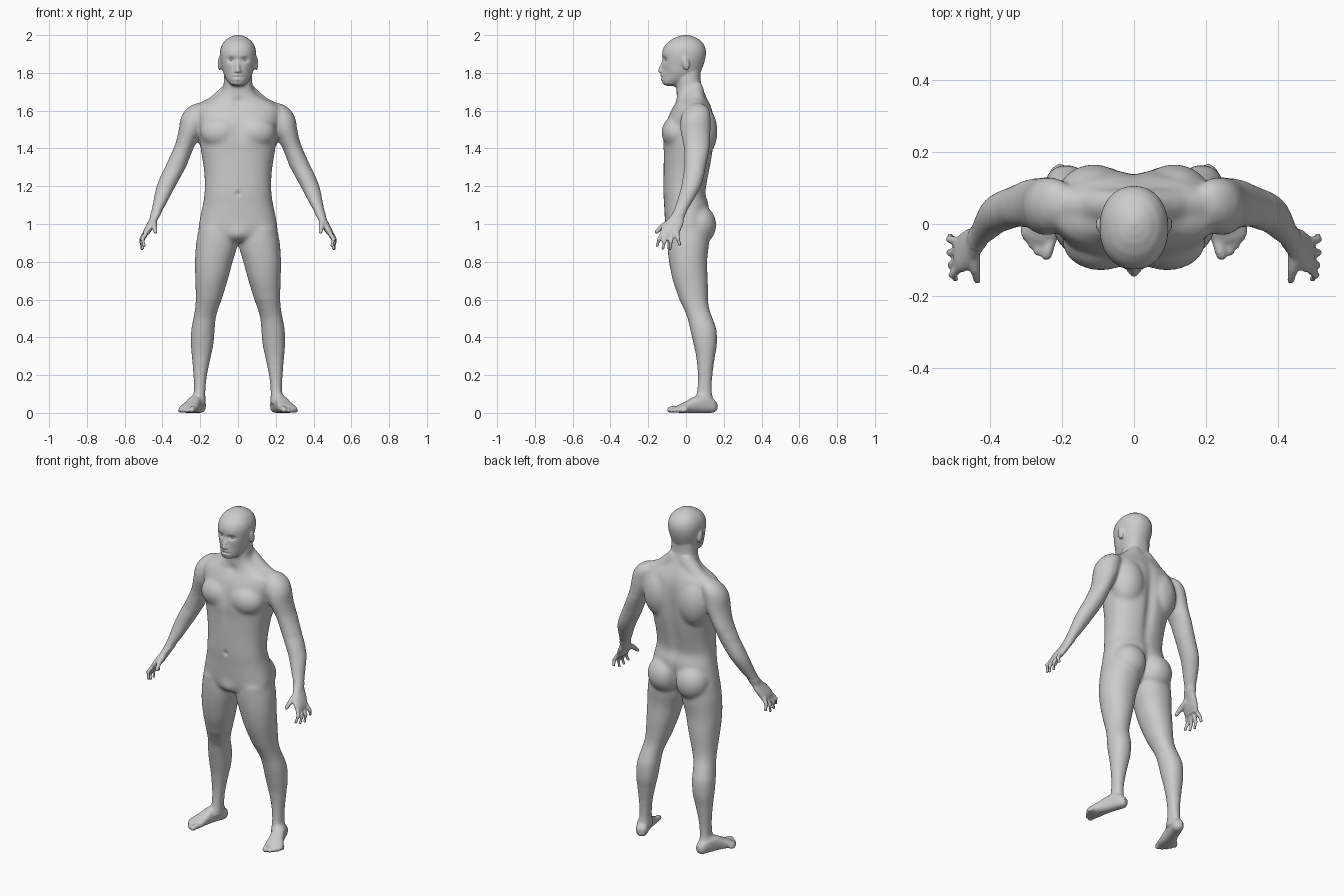
import bpy, bmesh, math
from mathutils import Matrix, Vector

bm = bmesh.new()
SIDES = 32


def skin_rings(rings):
    """Bridge a list of vertex rings and cap both ends."""
    for a, b in zip(rings, rings[1:]):
        n = len(a)
        for i in range(n):
            bm.faces.new((a[i], a[(i + 1) % n], b[(i + 1) % n], b[i]))
    bm.faces.new(rings[0][::-1])
    bm.faces.new(rings[-1])


def loft(sections, power=2.0, frame=Matrix(), steps=4):
    """Smooth loft; each section is (height, x0, x1, y0, y1)."""
    s = [Vector(r) for r in sections]
    dense = []
    for i in range(len(s) - 1):
        p0, p1, p2, p3 = s[max(i - 1, 0)], s[i], s[i + 1], s[min(i + 2, len(s) - 1)]
        for k in range(steps):
            t = k / steps
            q = (2 * p1 + (p2 - p0) * t + (2 * p0 - 5 * p1 + 4 * p2 - p3) * t * t
                 + (3 * p1 - p0 - 3 * p2 + p3) * t ** 3) * 0.5
            q[0] = p1[0] + (p2[0] - p1[0]) * t
            dense.append(q)
    dense.append(s[-1])
    rings = []
    for z, x0, x1, y0, y1 in dense:
        ring = []
        for k in range(SIDES):
            a = 2 * math.pi * k / SIDES
            c, d = math.cos(a), math.sin(a)
            c = math.copysign(abs(c) ** (2 / power), c)
            d = math.copysign(abs(d) ** (2 / power), d)
            ring.append(bm.verts.new(frame @ Vector(((x0 + x1) / 2 + (x1 - x0) / 2 * c,
                                                     (y0 + y1) / 2 + (y1 - y0) / 2 * d, z))))
        rings.append(ring)
    skin_rings(rings)


def ball(center, radii, turn=0.0):
    m = Matrix.Translation(center) @ Matrix.Rotation(turn, 4, 'X') @ Matrix.Diagonal((*radii, 1))
    bmesh.ops.create_uvsphere(bm, u_segments=24, v_segments=14, radius=1, matrix=m)


def tube(points, radii, frame=Matrix()):
    """Round-ended tube through a few points (fingers, toes, nose)."""
    pts = [frame @ Vector(p) for p in points]
    rings = []
    for i, p in enumerate(pts):
        d = pts[min(i + 1, len(pts) - 1)] - pts[max(i - 1, 0)]
        q = d.to_track_quat('Z', 'Y')
        rings.append([bm.verts.new(p + q @ Vector((radii[i] * math.cos(a), radii[i] * math.sin(a), 0)))
                      for a in (2 * math.pi * k / 14 for k in range(14))])
    skin_rings(rings)
    for p, r in zip(pts, radii):
        ball(p, (r, r, r))


# --- One side: leg
loft([(.98, .02, .208, -.10, .12), (.90, .002, .222, -.10, .122), (.80, .028, .228, -.09, .112),
      (.70, .055, .226, -.07, .116), (.60, .085, .224, -.036, .117), (.55, .104, .228, -.012, .124),
      (.50, .118, .237, .008, .142), (.44, .123, .248, .022, .162), (.36, .130, .250, .04, .164),
      (.30, .143, .245, .053, .154), (.20, .163, .237, .062, .141), (.12, .172, .234, .058, .138),
      (.05, .172, .236, .045, .145)], 2.15)

# Foot, in a frame whose z runs from heel to toe
yaw = math.radians(20)
foot = Matrix(((math.cos(yaw), 0, math.sin(yaw), .195), (math.sin(yaw), 0, -math.cos(yaw), .155),
               (0, 1, 0, 0), (0, 0, 0, 1)))
loft([(-.008, -.018, .018, .012, .055), (.012, -.032, .032, .001, .075), (.06, -.035, .036, 0, .10),
      (.11, -.038, .038, 0, .09), (.15, -.043, .043, 0, .068), (.19, -.050, .052, 0, .048),
      (.213, -.049, .050, .001, .036), (.228, -.044, .036, .003, .026)], 2.4, foot)
for side, tip, r in ((-.036, .258, .016), (-.010, .254, .0115), (.011, .243, .0112),
                     (.030, .228, .011), (.047, .208, .011)):
    tube([(side * .9, r + .008, .18), (side, r + .004, tip - .025), (side, r, tip - r)], (r, r, r), foot)

# Arm from deltoid to wrist
loft([(1.637, .185, .235, .03, .09), (1.62, .165, .262, .005, .115), (1.59, .165, .290, -.017, .128),
      (1.55, .17, .307, -.03, .131), (1.50, .185, .314, -.031, .131), (1.45, .210, .325, -.021, .128),
      (1.40, .236, .343, -.012, .126), (1.30, .274, .387, -.010, .106), (1.25, .302, .412, -.018, .096),
      (1.20, .330, .432, -.026, .081), (1.15, .356, .444, -.040, .055), (1.10, .382, .453, -.056, .026),
      (1.05, .411, .464, -.075, -.002), (1.03, .42, .466, -.085, -.008)])

# Palm
loft([(1.06, .405, .461, -.071, .001), (1.03, .421, .468, -.092, -.010), (1.00, .438, .483, -.118, -.014),
      (.97, .454, .498, -.134, -.026), (.945, .470, .505, -.134, -.034)], 2.3)

# Fingers and thumb
for pts in (((.482, -.118, .96), (.506, -.142, .92), (.497, -.153, .886)),
            ((.485, -.097, .955), (.510, -.115, .905), (.505, -.122, .872)),
            ((.487, -.074, .955), (.512, -.080, .905), (.508, -.084, .868)),
            ((.487, -.050, .96), (.513, -.042, .92), (.512, -.034, .893))):
    tube(pts, (.013, .0115, .0095))
tube([(.448, -.08, 1.01), (.443, -.125, .988), (.437, -.157, .958)], (.02, .0145, .0105))

# Muscle masses: chest, shoulder blade, buttock, collar slope
ball((.092, -.050, 1.485), (.108, .080, .088))
ball((.112, .070, 1.49), (.105, .097, .15))
ball((.092, .070, .995), (.100, .091, .105))
tube([(.04, .05, 1.71), (.12, .055, 1.63), (.21, .055, 1.59)], (.045, .05, .045))

# Ear, nostril wing, brow ridge
ball((.096, -.002, 1.85), (.011, .020, .038), math.radians(12))
ball((.012, -.126, 1.807), (.010, .012, .008))
tube([(.012, -.117, 1.887), (.034, -.113, 1.893), (.058, -.094, 1.886)], (.010, .010, .008))

# Mirror everything so far
half = bm.verts[:] + bm.edges[:] + bm.faces[:]
copy = bmesh.ops.duplicate(bm, geom=half)["geom"]
for v in copy:
    if isinstance(v, bmesh.types.BMVert):
        v.co.x = -v.co.x

# --- Middle: torso from crotch to neck
loft([(z, -w, w, f, b) for z, w, f, b in
      ((.905, .07, -.075, .06), (.93, .15, -.098, .09), (.97, .205, -.108, .11), (1.02, .203, -.112, .12),
       (1.10, .187, -.116, .122), (1.16, .178, -.120, .106), (1.22, .176, -.120, .114),
       (1.30, .182, -.119, .130), (1.38, .195, -.119, .143), (1.45, .204, -.122, .148),
       (1.52, .212, -.110, .150), (1.58, .225, -.090, .145), (1.62, .220, -.070, .135),
       (1.645, .180, -.056, .124), (1.665, .135, -.052, .114), (1.69, .098, -.050, .102),
       (1.72, .079, -.050, .088), (1.76, .075, -.052, .078), (1.81, .072, -.05, .078))], 2.35)

# Head
loft([(z, -w, w, f, b) for z, w, f, b in
      ((1.730, .026, -.114, -.06), (1.742, .044, -.124, -.01), (1.765, .062, -.128, .04),
       (1.80, .078, -.128, .075), (1.84, .088, -.125, .092), (1.88, .095, -.126, .103),
       (1.915, .095, -.125, .106), (1.945, .087, -.112, .098), (1.97, .070, -.087, .079),
       (1.988, .046, -.056, .051), (1.997, .024, -.030, .026), (2.001, .006, -.01, .006))], 2.15)
tube([(0, -.114, 1.875), (0, -.126, 1.84), (0, -.136, 1.812)], (.009, .010, .0125))


def fuse(name, voxel):
    """Melt the overlapping parts into one continuous skin."""
    mesh = bpy.data.meshes.new(name)
    bm.to_mesh(mesh)
    ob = bpy.data.objects.new(name, mesh)
    bpy.context.collection.objects.link(ob)
    mod = ob.modifiers.new("fuse", 'REMESH')
    mod.mode, mod.voxel_size = 'VOXEL', voxel
    deps = bpy.context.evaluated_depsgraph_get()
    ob.data = bpy.data.meshes.new_from_object(ob.evaluated_get(deps))
    ob.modifiers.clear()
    return ob


body = fuse("body", .0058)
bm.free()
sk = bmesh.new()
sk.from_mesh(body.data)

# Soften the big forms; keep hands, feet and face crisp
big = [v for v in sk.verts if .08 < v.co.z < 1.74 and not (abs(v.co.x) > .40 and v.co.z < 1.06)]
for _ in range(22):
    bmesh.ops.smooth_vert(sk, verts=big, factor=.5, use_axis_x=True, use_axis_y=True, use_axis_z=True)
for _ in range(2):
    bmesh.ops.smooth_vert(sk, verts=sk.verts, factor=.5, use_axis_x=True, use_axis_y=True, use_axis_z=True)

# Sculpted detail: (centre, reach, push in y), mirrored in x
dents = (((0, .15, 1.36), (.022, .08, .17), -.016),        # spine
         ((0, .13, .97), (.016, .07, .06), -.018),         # cleft
         ((0, -.13, 1.48), (.016, .06, .07), .007),        # breastbone
         ((0, -.12, 1.16), (.009, .04, .010), .008),       # navel
         ((0, -.09, .945), (.03, .05, .028), -.012),       # groin
         ((.034, -.118, 1.870), (.017, .03, .010), .013),  # eye socket
         ((0, -.13, 1.787), (.019, .03, .006), -.007),     # upper lip
         ((0, -.13, 1.776), (.022, .03, .003), .006),      # mouth line
         ((0, -.13, 1.767), (.017, .03, .006), -.006),     # lower lip
         ((.055, -.10, 1.80), (.018, .03, .02), .006),     # cheek hollow
         ((.105, -.02, 1.85), (.02, .008, .014), .003),    # ear bowl
         ((0, -.06, 1.645), (.02, .04, .02), .008))        # throat notch
for v in sk.verts:
    x, y, z = v.co
    for c, r, push in dents:
        e = ((abs(x) - c[0]) / r[0]) ** 2 + ((y - c[1]) / r[1]) ** 2 + ((z - c[2]) / r[2]) ** 2
        if e < 9:
            v.co.y += push * math.exp(-e / 2)
sk.to_mesh(body.data)
sk.free()
body.data.shade_smooth()

# Eyeballs
for side, x in (("right", -.034), ("left", .034)):
    bpy.ops.mesh.primitive_uv_sphere_add(segments=24, ring_count=14, radius=.0125, location=(x, -.0965, 1.869))
    eye = bpy.context.object
    eye.name = side + "_eye"
    eye.data.shade_smooth()
